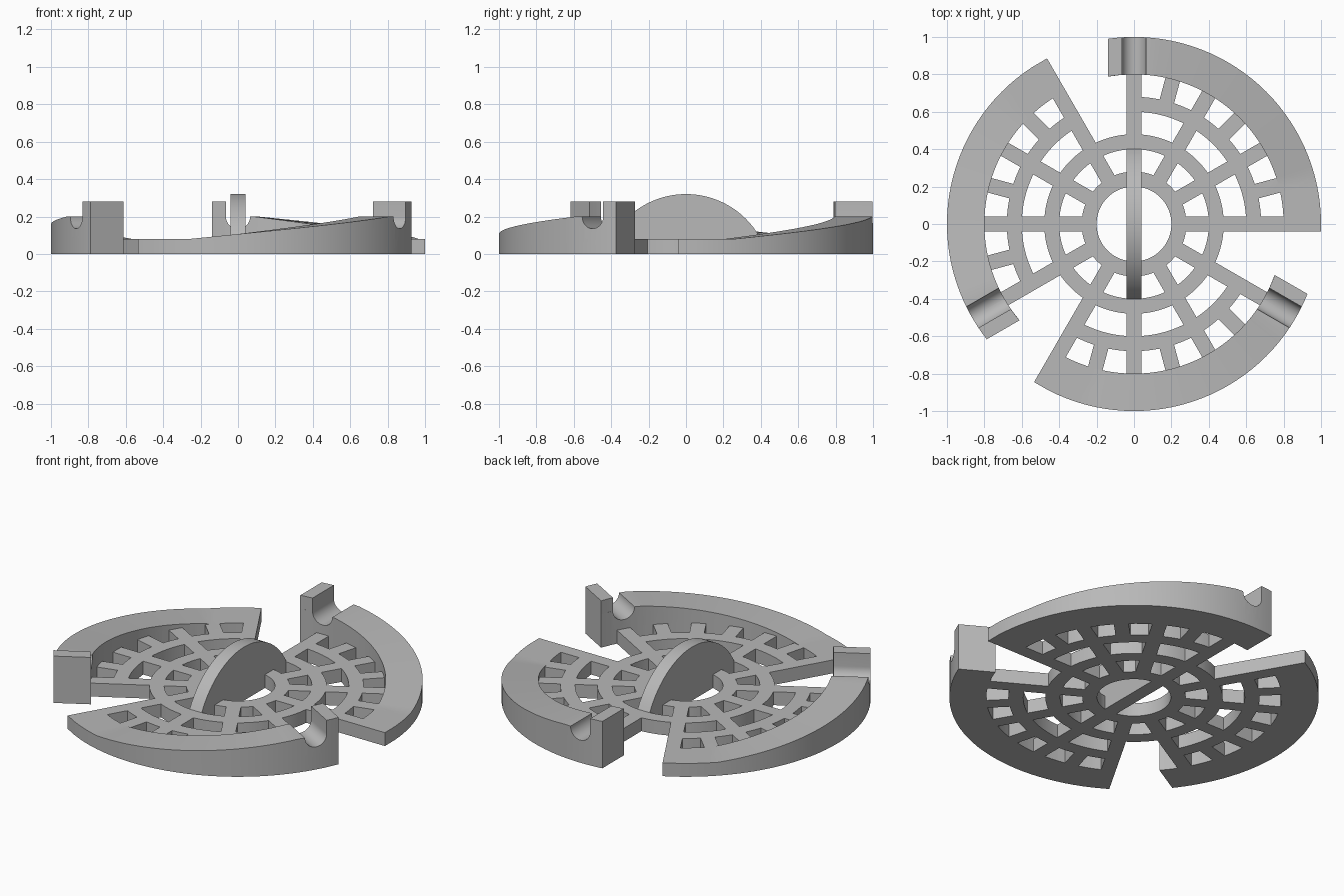
import bpy, bmesh
from math import sin, cos, asin, radians, pi, sqrt

cube = bpy.data.objects.get("Cube")
if cube:
    bpy.data.objects.remove(cube)

grey = bpy.data.materials.new("plain grey")
grey.use_nodes = True
grey.diffuse_color = (0.48, 0.48, 0.48, 1)
grey.node_tree.nodes["Principled BSDF"].inputs["Base Color"].default_value = (0.48, 0.48, 0.48, 1)

HALF = 0.04      # half width of spokes and handle
FLOOR = 0.08     # grid thickness
RIM = 0.2        # top of the ramp


def make_object(name, bm):
    bmesh.ops.recalc_face_normals(bm, faces=bm.faces)
    mesh = bpy.data.meshes.new(name)
    bm.to_mesh(mesh)
    bm.free()
    mesh.materials.append(grey)
    ob = bpy.data.objects.new(name, mesh)
    bpy.context.collection.objects.link(ob)
    return ob


def sector(bm, r0, r1, columns, z0, top):
    """Curved block; each column is (angle, sideways offset), top gives its height."""
    rows = []
    for a, d in columns:
        row = []
        z1 = top(a)
        for r, z in ((r0, z0), (r1, z0), (r1, z1), (r0, z1)):
            t = radians(a) + asin(d / r)
            row.append(bm.verts.new((r * cos(t), r * sin(t), z)))
        rows.append(row)
    for p, q in zip(rows, rows[1:]):
        for i in range(4):
            j = (i + 1) % 4
            bm.faces.new((p[i], p[j], q[j], q[i]))
    bm.faces.new(rows[0])
    bm.faces.new(rows[-1])


def between(a0, d0, a1, d1, n=10):
    return [(a0 + (a1 - a0) * i / n, d0 + (d1 - d0) * i / n) for i in range(n + 1)]


def extrude_profile(bm, points, move):
    face = bm.faces.new([bm.verts.new(p) for p in points])
    grown = bmesh.ops.extrude_face_region(bm, geom=[face])["geom"]
    bmesh.ops.translate(bm, vec=move, verts=[v for v in grown if isinstance(v, bmesh.types.BMVert)])


def combine(target, other, operation):
    mod = target.modifiers.new("join", "BOOLEAN")
    mod.operation = operation
    mod.solver = "EXACT"
    mod.object = other
    bpy.context.view_layer.update()
    graph = bpy.context.evaluated_depsgraph_get()
    mesh = bpy.data.meshes.new_from_object(target.evaluated_get(graph))
    target.modifiers.clear()
    target.data = mesh
    bpy.data.objects.remove(other)


def cylinder(bm, radius, z0, z1):
    points = [(radius * cos(pi * i / 60), radius * sin(pi * i / 60), z0) for i in range(120)]
    extrude_profile(bm, points, (0, 0, z1 - z0))


# Round base plate
bm = bmesh.new()
cylinder(bm, 0.9, 0, FLOOR)
drain = make_object("drain_grid", bm)

# Openings: centre hole, ring cells and three wedge gaps
bm = bmesh.new()
cylinder(bm, 0.2, -0.1, 0.2)


def opening(r0, r1, a0, a1):
    sector(bm, r0, r1, between(a0, HALF, a1, -HALF), -0.1, lambda a: 0.2)


for turn in (0, 120, 240):
    for k in range(4):
        opening(0.28, 0.4, turn + 30 * k, turn + 30 * k + 30)
    for k in range(3):
        opening(0.48, 0.6, turn + 30 * k, turn + 30 * k + 30)
    for k in range(6):
        opening(0.68, 0.8, turn + 15 * k, turn + 15 * k + 15)
    opening(0.48, 1.1, turn + 90, turn + 120)
combine(drain, make_object("opening_cutter", bm), "DIFFERENCE")

# Three ramped rim segments, each ending in a notched post
for turn in (0, 120, 240):
    def ramp(a):
        share = min(max((a - turn - 15) / 69, 0), 1)
        return FLOOR + (RIM - FLOOR) * share

    bm = bmesh.new()
    columns = [(turn, -HALF)] + [(turn + 3 * i, 0) for i in range(1, 31)]
    sector(bm, 0.8, 1, columns + [(turn + 90, 0.07), (turn + 90, 0.14)], 0, ramp)
    rim = make_object("rim_segment", bm)

    bm = bmesh.new()
    sector(bm, 0.8, 1, between(turn + 90, 0, turn + 90, 0.14, 4), 0, lambda a: 0.28)
    combine(rim, make_object("post", bm), "UNION")

    # U-shaped notch along the radius
    bm = bmesh.new()
    w = 0.065
    outline = [(w, 0.4)] + [(w * cos(pi * i / 20), RIM - w * sin(pi * i / 20)) for i in range(21)] + [(-w, 0.4)]
    c, s = cos(radians(turn + 90)), sin(radians(turn + 90))
    extrude_profile(bm, [(0.7 * c - d * s, 0.7 * s + d * c, z) for d, z in outline], (0.4 * c, 0.4 * s, 0))
    combine(rim, make_object("notch_cutter", bm), "DIFFERENCE")
    combine(drain, rim, "UNION")

# Arched grip across the middle
bm = bmesh.new()
R = 0.4533
arc = [(-HALF, -0.4 + 0.02 * i) for i in range(41)]
outline = [(x, y, sqrt(R * R - y * y) + 0.32 - R) for x, y in arc]
extrude_profile(bm, [(-HALF, -0.4, 0)] + outline + [(-HALF, 0.4, 0)], (2 * HALF, 0, 0))
combine(drain, make_object("grip", bm), "UNION")

# Smooth the curved walls, keep the edges sharp
bpy.ops.object.select_all(action="DESELECT")
drain.select_set(True)
bpy.context.view_layer.objects.active = drain
bpy.ops.object.shade_smooth_by_angle(angle=radians(30))
